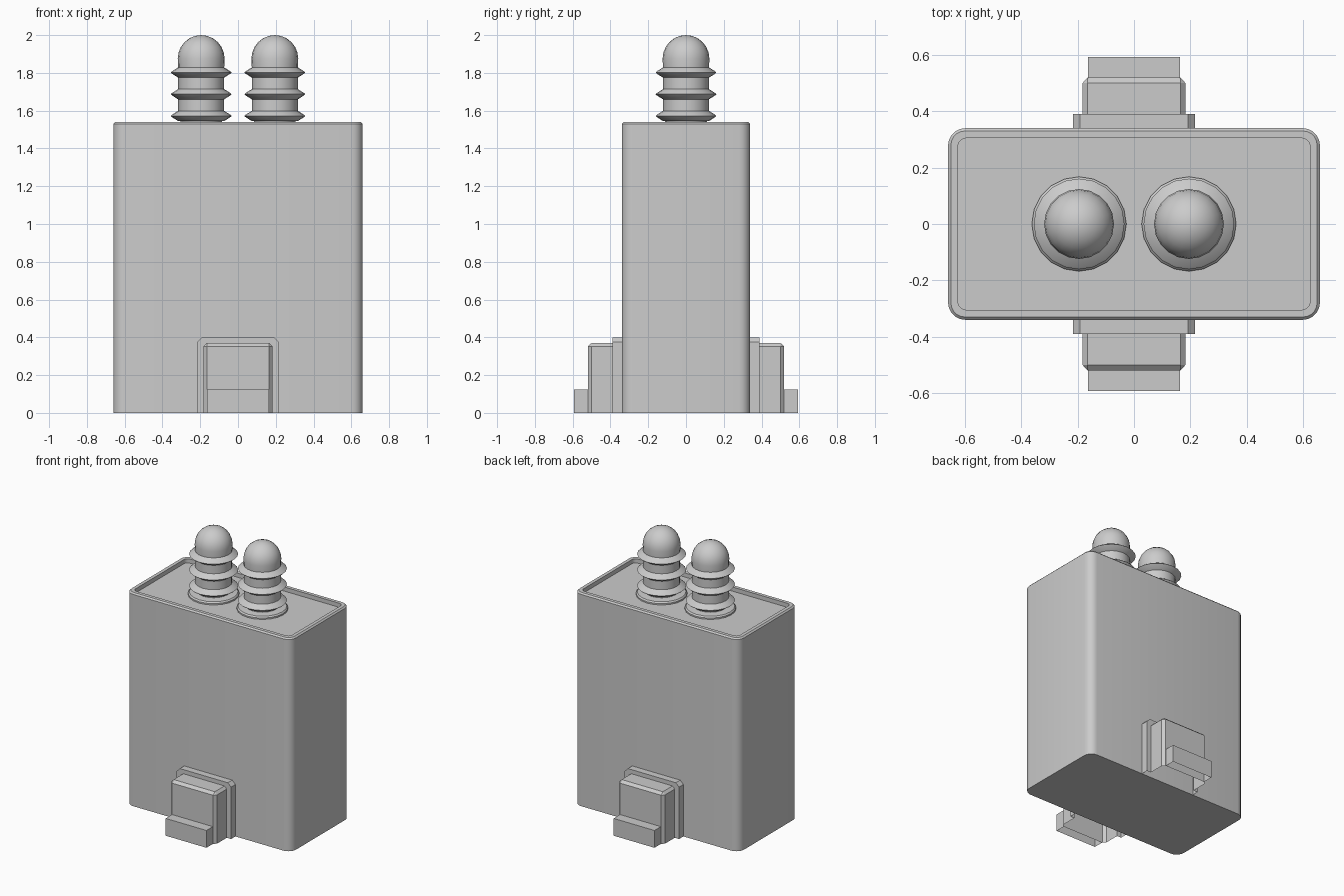
import bpy, bmesh
from math import sin, cos, pi, radians

if "Cube" in bpy.data.objects:
    bpy.data.objects.remove(bpy.data.objects["Cube"])


def loft(name, rings, closed=True, cap_start=False, cap_end=False):
    """Skin a list of equally sized point rings; a one-point ring is a pole."""
    bm = bmesh.new()
    rows = [[bm.verts.new(p) for p in ring] for ring in rings]
    for a, b in zip(rows, rows[1:]):
        n = len(a)
        for i in range(n if closed else n - 1):
            j = (i + 1) % n
            if len(b) == 1:
                bm.faces.new((a[i], a[j], b[0]))
            else:
                bm.faces.new((a[i], a[j], b[j], b[i]))
    if cap_start:
        bm.faces.new(rows[0][::-1])
    if cap_end:
        bm.faces.new(rows[-1])
    me = bpy.data.meshes.new(name)
    bm.to_mesh(me)
    bm.free()
    ob = bpy.data.objects.new(name, me)
    bpy.context.collection.objects.link(ob)
    bpy.ops.object.select_all(action='DESELECT')
    ob.select_set(True)
    bpy.context.view_layer.objects.active = ob
    bpy.ops.object.shade_smooth_by_angle(angle=radians(32))
    return ob


def rounded_rect(hx, hy, r, z, seg=5):
    pts = []
    for k, (sx, sy) in enumerate(((1, 1), (-1, 1), (-1, -1), (1, -1))):
        for i in range(seg + 1):
            a = (k + i / seg) * pi / 2
            pts.append((sx * (hx - r) + r * cos(a), sy * (hy - r) + r * sin(a), z))
    return pts


# Tank body with chamfered rim and recessed lid
loft("tank_body", [
    rounded_rect(0.66, 0.34, 0.06, 0),
    rounded_rect(0.66, 0.34, 0.06, 1.53),
    rounded_rect(0.65, 0.33, 0.05, 1.54),
    rounded_rect(0.625, 0.305, 0.03, 1.54),
    rounded_rect(0.625, 0.305, 0.03, 1.51),
], cap_start=True, cap_end=True)

# Ribbed bushings with domed caps
N = 20
profile = [(0.168, 1.51), (0.168, 1.52), (0.16, 1.53), (0.11, 1.535), (0.11, 1.545)]
for z in (1.572, 1.687, 1.802):
    profile += [(0.122, z - 0.027), (0.155, z - 0.006), (0.161, z),
                (0.155, z + 0.006), (0.122, z + 0.027)]
profile += [(0.124 * cos(i * pi / 12), 1.875 + 0.125 * sin(i * pi / 12)) for i in range(6)]
for side, cx in (("left", -0.195), ("right", 0.195)):
    rings = [[(cx + r * cos(2 * pi * i / N), r * sin(2 * pi * i / N), z)
              for i in range(N)] for r, z in profile]
    loft("bushing_" + side, rings + [[(cx, 0, 2.0)]])


# Mounting brackets: stepped shells, open underneath
def arch(hw, h, c, y):
    return [(hw, y, 0), (hw, y, h - c), (hw - c, y, h),
            (-hw + c, y, h), (-hw, y, h - c), (-hw, y, 0)]


def box_arch(hw, h, y):
    return [(hw, y, 0), (hw, y, h), (-hw, y, h), (-hw, y, 0)]


for side, s in (("back", 1), ("front", -1)):
    # negative s: reverse the point order so the faces keep pointing outwards
    def place(rings):
        return [[(s * x, s * y, z) for x, y, z in ring][::-1] for ring in rings][::-1]
    loft("bracket_" + side, place([
        arch(0.217, 0.40, 0.025, 0.335), arch(0.217, 0.40, 0.025, 0.39),
        arch(0.183, 0.37, 0.018, 0.39), arch(0.183, 0.37, 0.018, 0.50),
        arch(0.165, 0.352, 0.001, 0.52)]), closed=False, cap_start=True)
    loft("foot_" + side, place([
        box_arch(0.163, 0.125, 0.52), box_arch(0.163, 0.125, 0.593)]),
        closed=False, cap_start=True)

# Make all face directions consistent and outward
for ob in bpy.data.objects:
    bm = bmesh.new()
    bm.from_mesh(ob.data)
    bmesh.ops.recalc_face_normals(bm, faces=bm.faces)
    bm.to_mesh(ob.data)
    bm.free()
